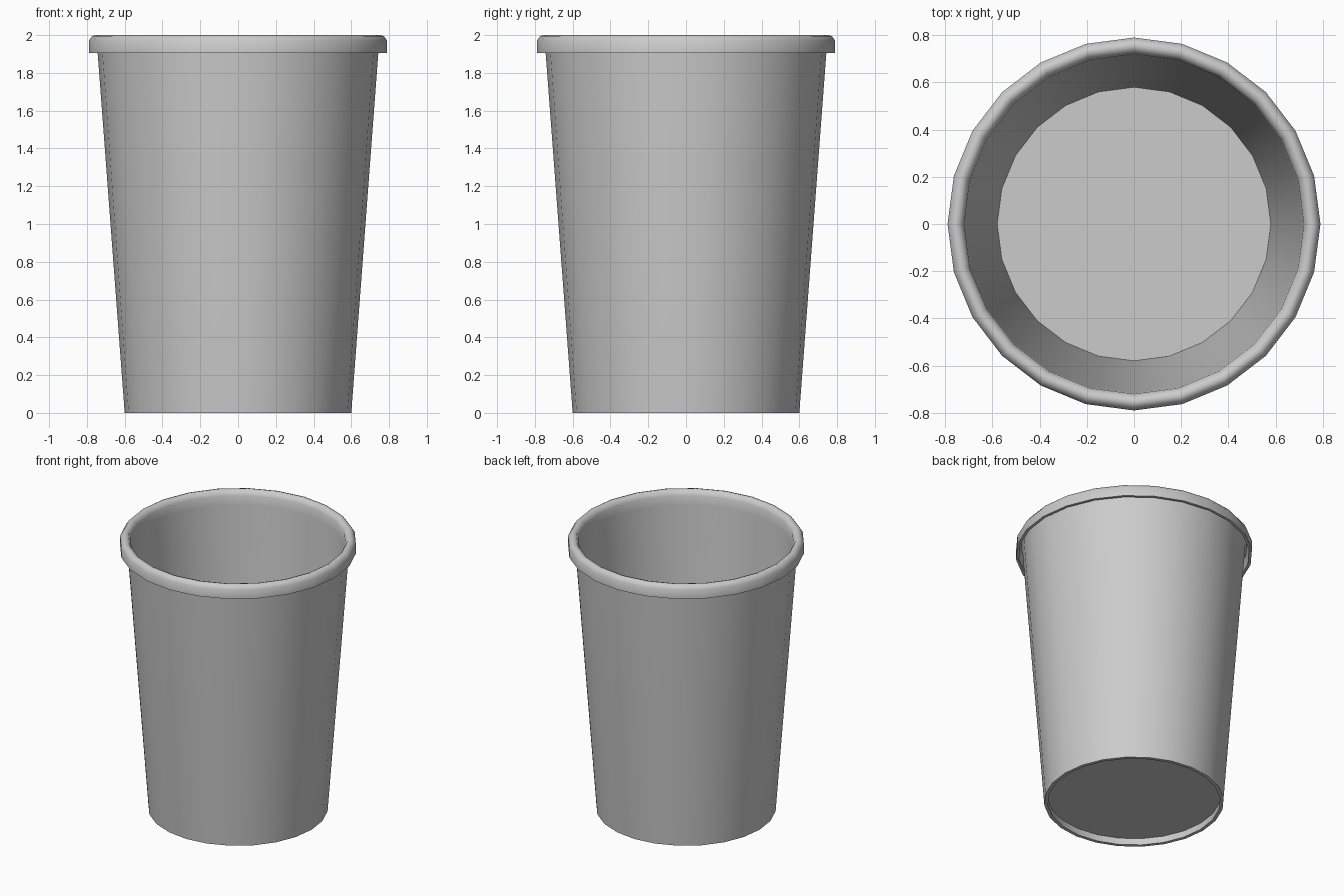
import bpy, bmesh, math

if "Cube" in bpy.data.objects:
    bpy.data.objects.remove(bpy.data.objects["Cube"])

SIDES = 24


def finish(name, bm, angle):
    bmesh.ops.recalc_face_normals(bm, faces=bm.faces)
    mesh = bpy.data.meshes.new(name)
    bm.to_mesh(mesh)
    bm.free()
    obj = bpy.data.objects.new(name, mesh)
    bpy.context.collection.objects.link(obj)
    bpy.ops.object.select_all(action='DESELECT')
    obj.select_set(True)
    bpy.context.view_layer.objects.active = obj
    bpy.ops.object.shade_smooth_by_angle(angle=math.radians(angle))
    return obj


def lathe(name, profile, angle=60):
    # Revolve a closed (radius, height) profile around z
    bm = bmesh.new()
    rings = []
    for i in range(SIDES):
        a = 2 * math.pi * i / SIDES
        rings.append([bm.verts.new((r * math.cos(a), r * math.sin(a), z))
                      for r, z in profile])
    n = len(profile)
    for i in range(SIDES):
        p, q = rings[i], rings[(i + 1) % SIDES]
        for j in range(n):
            k = (j + 1) % n
            bm.faces.new((p[j], q[j], q[k], p[k]))
    return finish(name, bm, angle)


# Tapered cup wall with a rolled lip, open underneath
lathe("cup_wall_and_lip", [
    (0.576, 0.0), (0.60, 0.0),
    (0.743, 1.905), (0.746, 1.955), (0.757, 1.975), (0.77, 1.955), (0.77, 1.905),
    (0.79, 1.905), (0.79, 1.97), (0.772, 1.995), (0.755, 2.0), (0.735, 1.993),
    (0.72, 1.965), (0.716, 1.90)])

# Floor, set slightly above the base edge
bm = bmesh.new()
bmesh.ops.create_circle(bm, cap_ends=True, segments=SIDES, radius=0.582)
floor = finish("cup_floor", bm, 30)
floor.location.z = 0.05
# Line the disc's corners up with the wall's corners
v = floor.data.vertices[0].co
floor.rotation_euler.z = -math.atan2(v.y, v.x)
